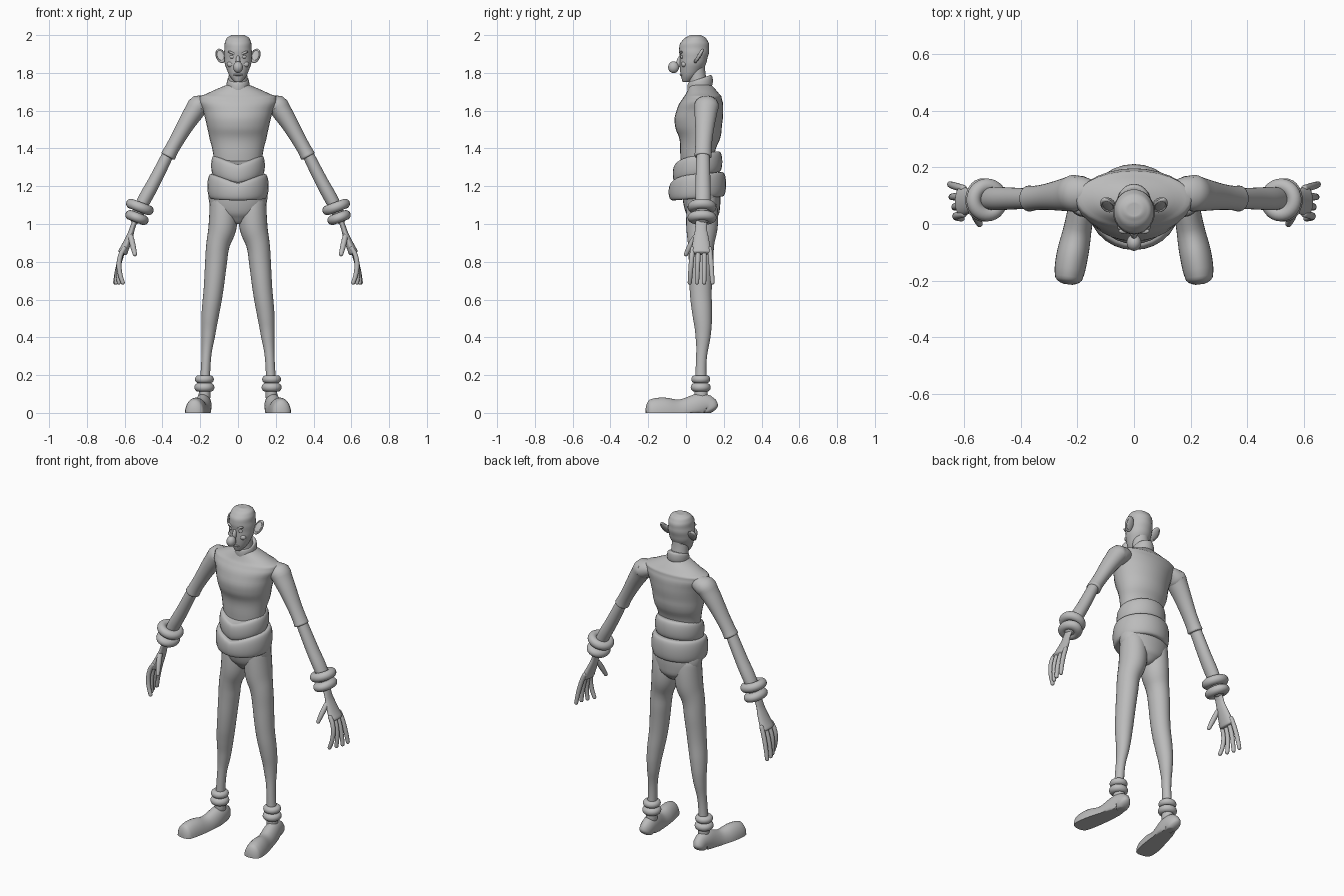
import bpy, bmesh, math
from mathutils import Vector, Matrix

if "Cube" in bpy.data.objects:
    bpy.data.objects.remove(bpy.data.objects["Cube"], do_unlink=True)

grey = bpy.data.materials.new("plain grey")
grey.use_nodes = True
grey.diffuse_color = (.5, .5, .5, 1)
grey.node_tree.nodes["Principled BSDF"].inputs["Base Color"].default_value = grey.diffuse_color

SIDES, STEPS = 28, 5
ANGLES = [math.tau * i / SIDES for i in range(SIDES)]


def finish(name, bm, mirror=False):
    """Turn a bmesh into a shaded, coloured object, mirrored to the right if asked."""
    bmesh.ops.recalc_face_normals(bm, faces=bm.faces)
    mesh = bpy.data.meshes.new(name)
    bm.to_mesh(mesh)
    bm.free()
    mesh.materials.append(grey)
    obj = bpy.data.objects.new(name, mesh)
    bpy.context.collection.objects.link(obj)
    bpy.ops.object.select_all(action='DESELECT')
    obj.select_set(True)
    bpy.context.view_layer.objects.active = obj
    bpy.ops.object.shade_smooth_by_angle(angle=math.radians(50))
    if mirror:
        obj.modifiers.new("Mirror", 'MIRROR')


def smooth(rows):
    """Pass a smooth curve through rows of numbers."""
    rows = [Vector(row) for row in rows]
    before, after = rows[:1] + rows, rows[2:] + rows[-1:]
    out = []
    for a, b, c, d in zip(before, rows, rows[1:], after):
        for step in range(STEPS):
            t = step / STEPS
            start = b + (c - a) * (t / 2)
            end = c - (d - b) * ((1 - t) / 2)
            blend = t * t * (3 - 2 * t)
            out.append(start.lerp(end, blend))
    return out + rows[-1:]


def skin(name, loops, mirror=False):
    """Bridge rings of points and cap both ends."""
    bm = bmesh.new()
    rings = [[bm.verts.new(point) for point in loop] for loop in loops]
    for low, high in zip(rings, rings[1:]):
        for i in range(SIDES):
            bm.faces.new((low[i - 1], low[i], high[i], high[i - 1]))
    bm.faces.new(rings[0])
    bm.faces.new(rings[-1])
    finish(name, bm, mirror)


def level_ring(z, front, back, wide, tilt=0, dip=0):
    """Oval ring, raised at the back by tilt and pulled to a point at the front by dip."""
    mid, deep = (front + back) / 2, (back - front) / 2
    ring = []
    for a in ANGLES:
        x, y = math.cos(a), math.sin(a)
        ring.append((wide * x, mid + deep * y, z + tilt * y - dip * max(0, -y) * (1 - abs(x))))
    return ring


def body(name, rows):
    """Stack of rings: z, front y, back y, half width."""
    skin(name, [level_ring(*row) for row in smooth(rows)])


def band(name, z, front, back, wide, half, thick, tilt=0, dips=(0, 0)):
    """Rounded band of cloth around the body; dips are for its lower and upper edge."""
    loops = []
    for i in range(SIDES + 1):
        a = math.pi * i / SIDES
        inset = thick * (1 - math.sqrt(abs(math.sin(a))))
        rise = (1 - math.cos(a)) / 2
        dip = dips[0] + (dips[1] - dips[0]) * rise
        loops.append(level_ring(z - half * math.cos(a), front + inset, back - inset,
                                wide - inset, tilt, dip))
    skin(name, loops)


def limb(name, rows, ratio=1, ref=(0, 1, 0), dome=1):
    """Mirrored round-ended tube: x, y, z, radius; ratio widens it along ref."""
    rows = smooth(rows)
    points = [row.xyz for row in rows]
    stations = []
    for i, point in enumerate(points):
        t = (points[min(i + 1, len(points) - 1)] - points[max(i - 1, 0)]).normalized()
        stations.append((point, t, rows[i].w))
    # Rounded ends
    quarter = [math.pi / 2 * i / STEPS for i in range(1, STEPS)]
    for sign in (-1, 1):
        point, t, radius = stations[0] if sign < 0 else stations[-1]
        for a in quarter:
            extra = (point + t * sign * dome * radius * math.sin(a), t, radius * math.cos(a))
            stations.insert(0 if sign < 0 else len(stations), extra)
    loops = []
    for point, t, radius in stations:
        v = Vector(ref)
        v = (v - t * v.dot(t)).normalized() * ratio
        u = v.cross(t).normalized()
        ring = [point + (u * math.cos(a) + v * math.sin(a)) * radius for a in ANGLES]
        loops.append([(p.x, p.y, max(p.z, 0)) for p in ring])
    skin(name, loops, True)


def ball(name, place, size, turn=Matrix(), mirror=False):
    bm = bmesh.new()
    bmesh.ops.create_uvsphere(bm, u_segments=SIDES, v_segments=16, radius=1)
    bm.transform(Matrix.Translation(place) @ turn @ Matrix.Diagonal((*size, 1)))
    finish(name, bm, mirror)


def hoop(name, place, major, minor, turn=Matrix(), size=(1, 1, 1)):
    """Mirrored torus around its own z axis."""
    bm = bmesh.new()
    rings = [[bm.verts.new(((major + minor * math.cos(b)) * math.cos(a),
                            (major + minor * math.cos(b)) * math.sin(a),
                            minor * math.sin(b))) for b in ANGLES] for a in ANGLES]
    for i in range(SIDES):
        for j in range(SIDES):
            bm.faces.new((rings[i - 1][j - 1], rings[i][j - 1], rings[i][j], rings[i - 1][j]))
    bm.transform(Matrix.Translation(place) @ turn @ Matrix.Diagonal((*size, 1)))
    finish(name, bm, True)


# Trunk
body("torso", [(1.24, -.02, .16, .12), (1.36, -.03, .15, .13), (1.45, -.035, .18, .15),
               (1.52, -.058, .19, .165), (1.6, -.05, .197, .185), (1.66, -.02, .19, .205),
               (1.69, 0, .175, .165), (1.74, .02, .13, .05)])
band("waist_roll", 1.31, -.07, .192, .142, .055, .03, tilt=.02, dips=(.02, .03))
band("belt", 1.2, -.092, .212, .162, .065, .03, tilt=.01, dips=(0, .04))
body("pelvis", [(1, .05, .12, .02), (1.03, .02, .16, .08), (1.09, -.01, .18, .145),
                (1.18, -.02, .18, .15)])

# Neck and head
body("neck", [(1.68, .02, .14, .05), (1.76, .015, .11, .05), (1.85, .01, .1, .045)])
band("collar", 1.74, .008, .142, .06, .03, .015, tilt=.018)
body("head", [(1.753, -.015, .01, .01), (1.765, -.022, .04, .03), (1.82, -.032, .09, .06),
              (1.88, -.032, .114, .073), (1.93, -.036, .122, .071), (1.97, -.02, .114, .066),
              (1.994, .012, .09, .045), (2, .03, .07, .02)])
ball("nose_tip", (0, -.066, 1.83), (.026, .029, .031))
ball("nose_bridge", (0, -.034, 1.86), (.012, .016, .035), Matrix.Rotation(-.3, 4, 'X'))
ball("eyes", (.03, -.02, 1.885), (.015, .01, .01), mirror=True)
ball("brows", (.03, -.025, 1.905), (.026, .01, .007), Matrix.Rotation(-.35, 4, 'Y'), True)
ball("cheeks", (.037, -.01, 1.845), (.022, .015, .016), mirror=True)
ball("lips", (0, -.024, 1.79), (.026, .01, .006))

# Ears lean back and flare outwards
lean = Matrix.Rotation(-.55, 4, 'X') @ Matrix.Rotation(.25, 4, 'Y')
ball("ears", (.09, .07, 1.89), (.025, .01, .044), lean, True)
hoop("ear_rims", (.093, .068, 1.89), .8, .16, lean @ Matrix.Rotation(math.pi / 2, 4, 'X'),
     (.026, .046, .05))

# Arms with a sleeve edge at the elbow and rolled cuffs at the wrist
limb("upper_arms", [(.15, .11, 1.635, .04), (.2, .11, 1.625, .054), (.235, .105, 1.59, .052),
                    (.32, .095, 1.45, .039), (.37, .09, 1.36, .04)], ratio=1.15, dome=.2)
limb("forearms", [(.36, .09, 1.39, .03), (.44, .09, 1.23, .034), (.5, .09, 1.12, .035),
                  (.54, .09, 1.03, .03)], ratio=1.15)
slant = Matrix.Rotation(-.36, 4, 'Y')
hoop("upper_wrist_cuffs", (.52, .085, 1.09), .05, .026, slant)
hoop("lower_wrist_cuffs", (.535, .085, 1.034), .038, .026, slant, (1, 1.2, 1))

# Hands
limb("palms", [(.53, .085, 1.05, .016), (.555, .08, .99, .014), (.575, .08, .93, .018),
               (.61, .08, .85, .025)], ratio=2.2, dome=.5)
limb("thumbs", [(.57, .06, .945, .012), (.56, .03, .9, .015), (.546, 0, .84, .011)])
fingers = {"index": (.035, .02, .61), "middle": (.066, .058, .63),
           "ring": (.097, .096, .645), "little": (.126, .14, .65)}
for finger, (root, tip, out) in fingers.items():
    limb(finger + "_fingers", [(.603, root, .87, .012), (.63, (root + tip) / 2, .79, .013),
                               (out, tip, .69, .011)])

# Legs with rolled cuffs at the ankle
limb("legs", [(.08, .085, 1.12, .07), (.08, .085, 1, .075), (.104, .08, .9, .063),
              (.116, .08, .8, .058), (.13, .078, .65, .052), (.147, .086, .52, .046),
              (.158, .09, .4, .035), (.17, .08, .26, .025), (.177, .08, .09, .032)], ratio=1.12)
hoop("upper_ankle_cuffs", (.178, .078, .178), .029, .021)
hoop("lower_ankle_cuffs", (.178, .078, .135), .03, .023)

# Shoes, flat on the ground and turned a little outwards
limb("shoes", [(.182, .125, .02, .035), (.184, .08, .04, .044), (.2, -.02, 0, .05),
               (.22, -.12, 0, .056), (.23, -.185, 0, .05)], ratio=1.45, ref=(0, 0, 1), dome=.6)
